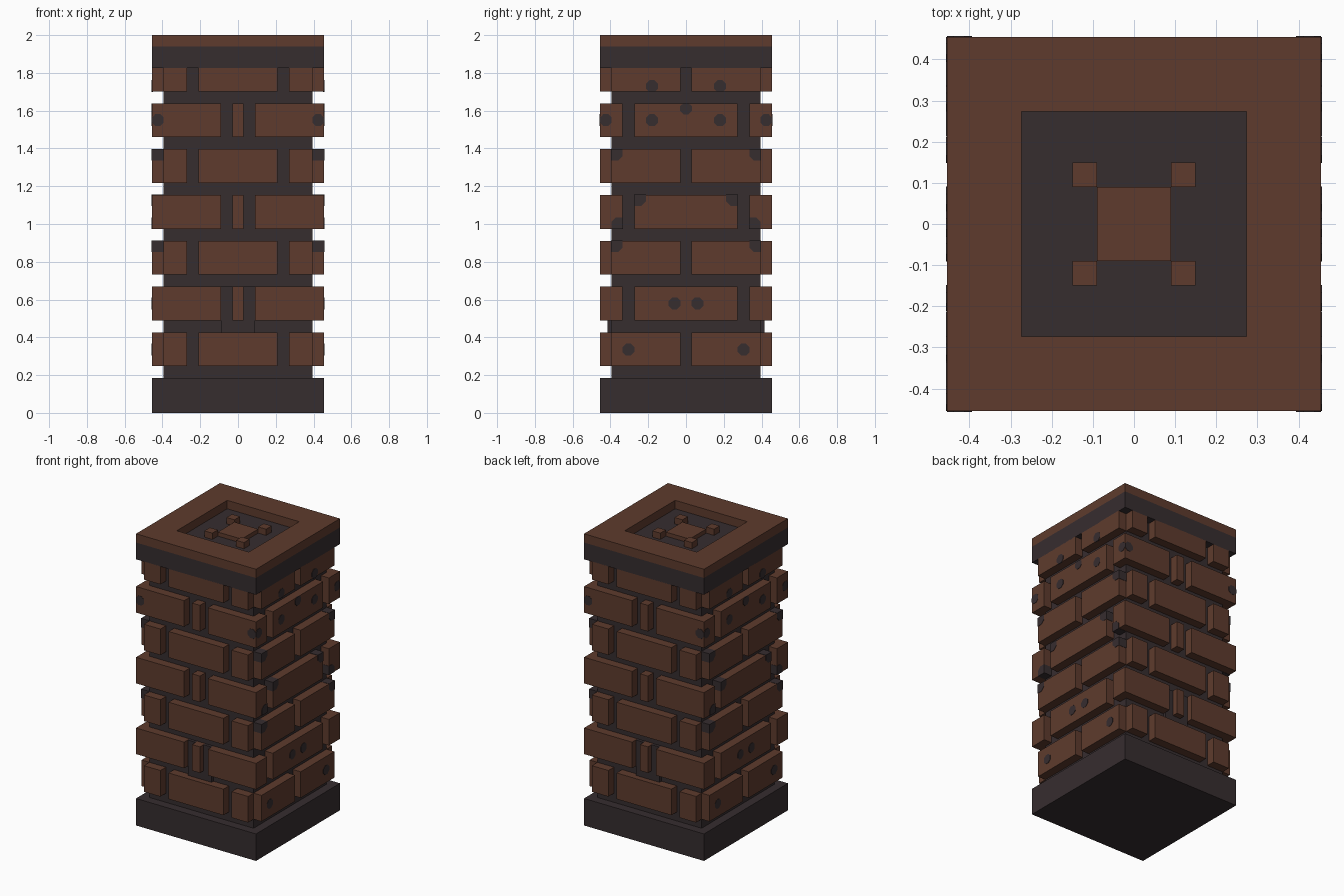
import bpy, bmesh, math
from mathutils import Vector

cube = bpy.data.objects.get("Cube")
if cube:
    bpy.data.objects.remove(cube, do_unlink=True)


def make_material(name, rgb):
    m = bpy.data.materials.new(name)
    m.use_nodes = True
    m.diffuse_color = (*rgb, 1)
    m.node_tree.nodes["Principled BSDF"].inputs["Base Color"].default_value = (*rgb, 1)
    return m


BRICK = make_material("brown brick", (0.112, 0.0437, 0.0262))
MORTAR = make_material("dark mortar", (0.0368, 0.0262, 0.0284))

OUT, CORE = 0.455, 0.395      # brick face and mortar face distances
ROW0, PITCH, HEIGHT = 0.247, 0.2425, 0.179


def add_box(bm, x0, x1, y0, y1, z0, z1):
    verts = bmesh.ops.create_cube(bm, size=1)["verts"]
    for v in verts:
        v.co = Vector((x1 if v.co.x > 0 else x0,
                       y1 if v.co.y > 0 else y0,
                       z1 if v.co.z > 0 else z0))


def add_prism(bm, outline, x0, x1):
    """Extrude a (y, z) outline along x."""
    face = bm.faces.new([bm.verts.new((x0, y, z)) for y, z in outline])
    ext = bmesh.ops.extrude_face_region(bm, geom=[face])["geom"]
    bmesh.ops.translate(bm, vec=(x1 - x0, 0, 0),
                        verts=[g for g in ext if isinstance(g, bmesh.types.BMVert)])


def finish(name, bm, *mats):
    bmesh.ops.recalc_face_normals(bm, faces=bm.faces[:])
    me = bpy.data.meshes.new(name)
    bm.to_mesh(me)
    bm.free()
    for m in mats:
        me.materials.append(m)
    ob = bpy.data.objects.new(name, me)
    bpy.context.collection.objects.link(ob)
    return ob


def box_part(name, mat, *dims):
    bm = bmesh.new()
    add_box(bm, *dims)
    return finish(name, bm, mat)


# Plinth, mortar core and dark band of the cap
box_part("base", MORTAR, -OUT, OUT, -OUT, OUT, 0, 0.185)
box_part("mortar_core", MORTAR, -CORE, CORE, -CORE, CORE, 0.18, 1.83)
box_part("cap_band", MORTAR, -OUT, OUT, -OUT, OUT, 1.825, 1.94)

# Cap rim with a sunken dark floor
bm = bmesh.new()
add_box(bm, -OUT, OUT, -OUT, OUT, 1.94, 2.0)
top = max(bm.faces, key=lambda f: f.calc_center_median().z)
bmesh.ops.inset_region(bm, faces=[top], thickness=OUT - 0.273, use_even_offset=True)
floor = bmesh.ops.extrude_discrete_faces(bm, faces=[top])["faces"][0]
bmesh.ops.translate(bm, vec=(0, 0, -0.058), verts=floor.verts[:])
floor.material_index = 1
finish("cap_rim", bm, BRICK, MORTAR)

# Flue block with four corner studs
box_part("flue_block", BRICK, -0.09, 0.09, -0.09, 0.09, 1.94, 1.97)
bm = bmesh.new()
for sx in (-1, 1):
    for sy in (-1, 1):
        xs = sorted((sx * 0.09, sx * 0.15))
        ys = sorted((sy * 0.09, sy * 0.15))
        add_box(bm, *xs, *ys, 1.94, 1.985)
finish("flue_studs", bm, BRICK)

# Brick courses, alternating between two layouts
for row in range(7):
    z0 = ROW0 + row * PITCH
    z1 = min(z0 + HEIGHT, 1.828)
    bm = bmesh.new()
    for s in (-1, 1):
        def span(a, b):
            return sorted((s * a, s * b))
        wall = span(CORE - 0.01, OUT)
        if row % 2 == 0:
            # Open corners: three bricks front and back, two on each side
            for x0, x1 in ((-CORE, -0.27), (-0.208, 0.208), (0.27, CORE)):
                add_box(bm, x0, x1, *wall, z0, z1)
            for y0, y1 in ((-CORE, -0.03), (0.03, CORE)):
                add_box(bm, *wall, y0, y1, z0, z1)
        else:
            # Bricks wrapping the corners, with a narrow filler brick
            for x0, x1 in ((-OUT, -0.09), (0.09, OUT)):
                add_box(bm, x0, x1, *span(0.335, OUT), z0, z1)
            add_box(bm, -0.03, 0.03, *wall, z0, z1)
            add_box(bm, *wall, -0.273, 0.273, z0, z1)
    finish(f"brick_course_{row + 1}", bm, BRICK)

# Raised mortar around the second course filler brick
bm = bmesh.new()
for s in (-1, 1):
    ys = sorted((s * 0.39, s * 0.415))
    add_box(bm, -0.09, -0.03, *ys, 0.425, 0.668)
    add_box(bm, 0.03, 0.09, *ys, 0.425, 0.668)
    add_box(bm, -0.03, 0.03, *ys, 0.425, 0.49)
finish("raised_mortar", bm, MORTAR)

# Dark round spots on the side walls, clipped to the brick edges
R = 0.034
SPOTS = [(0.305, 0.335), (0.06, 0.58), (0.18, 1.55), (0.425, 1.55),
         (0.18, 1.73), (0, 1.612)]


def octagon(y, z):
    pts = []
    for k in range(8):
        a = math.pi / 8 + k * math.pi / 4
        pts.append((max(-OUT, min(OUT, y + R * math.cos(a))), z + R * math.sin(a)))
    return [(p, min(q, 1.639) if z == 1.612 else q) for p, q in pts]


bm = bmesh.new()
for side in (-1, 1):
    for y, z in SPOTS:
        for sy in ((-1, 1) if y else (1,)):
            add_prism(bm, octagon(sy * y, z), side * (OUT - 0.004), side * (OUT + 0.002))
finish("side_spots", bm, MORTAR)

# Matching spots at the corners of the front and back walls
bm = bmesh.new()
for side in (-1, 1):
    for s in (-1, 1):
        add_prism(bm, octagon(s * 0.425, 1.55), side * (OUT - 0.004), side * (OUT + 0.002))
for v in bm.verts:
    v.co.x, v.co.y = v.co.y, v.co.x
finish("front_back_spots", bm, MORTAR)

# Dark chipped brick corners: outer y, inward step, edge z, z step
CHIPS = [(0.397, -0.062, 0.913, -0.062), (0.397, -0.062, 1.398, -0.062),
         (0.333, 0.062, 0.973, 0.062), (0.275, -0.062, 1.156, -0.062)]
bm = bmesh.new()
for side in (-1, 1):
    for sy in (-1, 1):
        for y, dy, z, dz in CHIPS:
            outline = [(0, 0), (1, 0), (1, 0.6), (0.6, 1), (0, 1)]
            add_prism(bm, [(sy * (y + a * dy), z + b * dz) for a, b in outline],
                      side * (CORE - 0.002), side * (OUT + 0.002))
finish("chipped_corners", bm, MORTAR)
